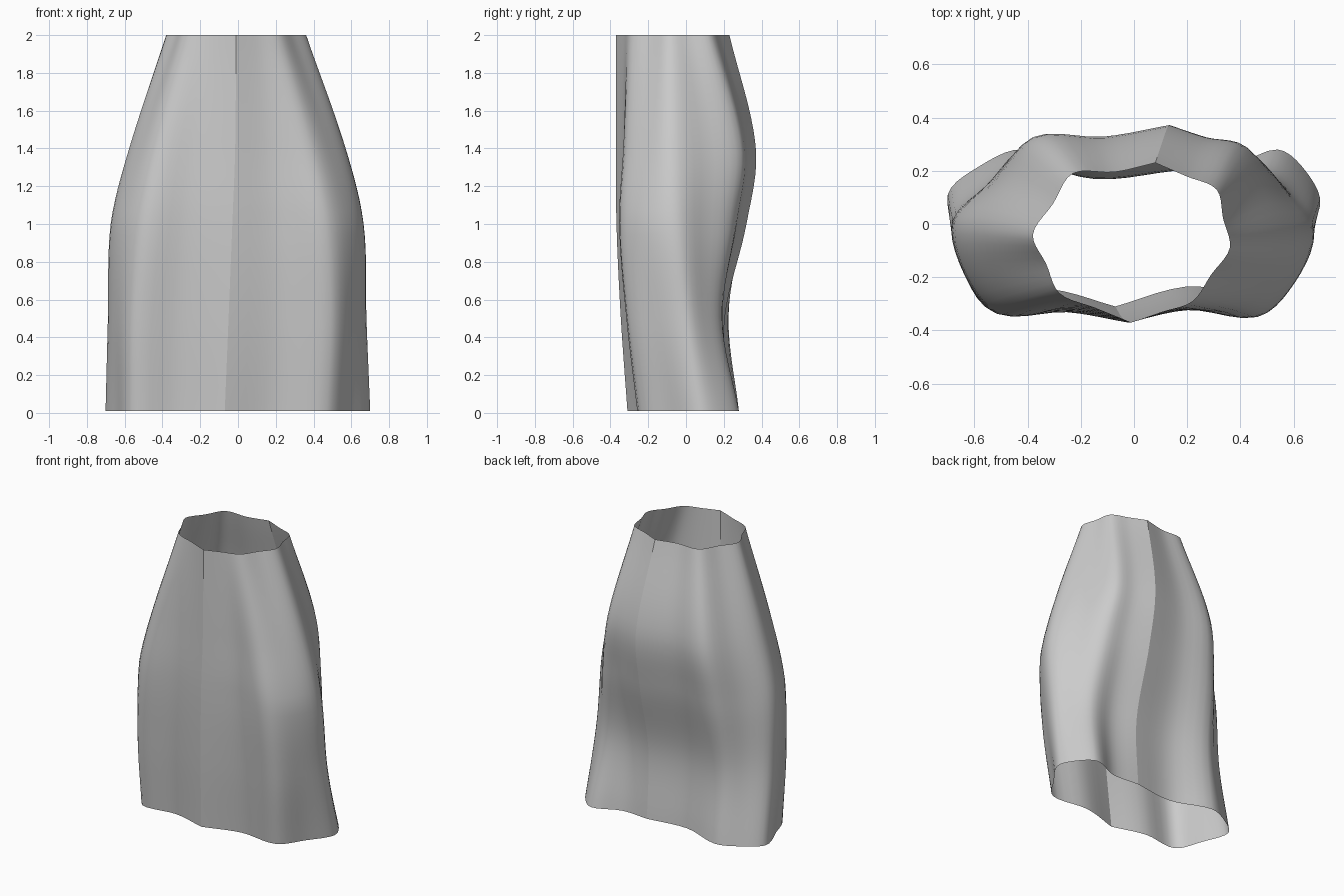
import bpy
from mathutils import Vector

if "Cube" in bpy.data.objects:
    bpy.data.objects.remove(bpy.data.objects["Cube"])

Z = [0.01, 0.5, 1.0, 1.4, 2.0]
# fold lines of the skirt: (x, y) at each height in Z, hem to waist
FRONT = [(-.07, -.31), (-.05, -.345), (-.03, -.368), (-.015, -.37), (-.01, -.37)]
BACK = [(.15, .22), (.15, .205), (.14, .32), (.13, .37), (.08, .23)]
RIGHT = [FRONT,
         [(.47, -.25), (.49, -.31), (.46, -.35), (.38, -.325), (.22, -.29)],
         [(.70, .07), (.68, .0), (.665, -.05), (.57, -.07), (.36, -.09)],
         [(.54, .28), (.50, .19), (.46, .25), (.40, .29), (.31, .13)],
         BACK]
LEFT = [FRONT,
        [(-.56, -.26), (-.55, -.31), (-.50, -.34), (-.43, -.315), (-.28, -.26)],
        [(-.70, .11), (-.685, .03), (-.67, .0), (-.575, -.01), (-.38, -.04)],
        [(-.42, .28), (-.43, .225), (-.41, .29), (-.36, .325), (-.23, .19)],
        BACK]
# outward bulge between neighbouring folds at hem, hip and waist
RIGHT_BULGE = [(-.045, -.04, 0), (.01, .045, 0), (.035, .01, 0), (-.04, -.01, 0)]
LEFT_BULGE = [(-.04, -.025, 0), (.015, .05, 0), (.03, .005, 0), (-.06, -.025, -.015)]


def hermite(p, q, mp, mq, h, t):
    return ((2*t**3 - 3*t**2 + 1)*p + (t**3 - 2*t**2 + t)*h*mp
            + (3*t**2 - 2*t**3)*q + (t**3 - t**2)*h*mq)


def spline(keys, pts, v):
    """Smooth curve through pts at parameter values keys."""
    n = len(pts)

    def slope(i):
        a, b = max(i - 1, 0), min(i + 1, n - 1)
        return (pts[b] - pts[a]) / (keys[b] - keys[a])

    i = 0
    while i < n - 2 and v > keys[i + 1]:
        i += 1
    h = keys[i + 1] - keys[i]
    return hermite(pts[i], pts[i + 1], slope(i), slope(i + 1), h, (v - keys[i]) / h)


def panel(name, folds, bulges, side, rows=32, cols=40):
    verts, faces = [], []
    for r in range(rows + 1):
        z = Z[0] + (Z[-1] - Z[0]) * r / rows
        corners = [spline(Z, [Vector(p) for p in f], z) for f in folds]
        section = [corners[0]]
        for a, b, (hem, hip, waist) in zip(corners, corners[1:], bulges):
            amount = hem + (hip - hem) * z if z < 1 else hip + (waist - hip) * (z - 1)
            d = (b - a).normalized()
            out = Vector((d.y, -d.x)) * side
            section += [(a + b) / 2 + out * amount, b]
        # space the curve by distance so the folds stay rounded but firm
        keys = [0.0]
        for a, b in zip(section, section[1:]):
            keys.append(keys[-1] + (b - a).length)
        per = cols // (len(section) - 1)
        for c in range(cols + 1):
            i = min(c // per, len(section) - 2)
            v = keys[i] + (keys[i + 1] - keys[i]) * (c - i * per) / per
            p = spline(keys, section, v)
            verts.append((p.x, p.y, z))
    w = cols + 1
    for r in range(rows):
        for c in range(cols):
            q = [r*w + c, r*w + c + 1, (r+1)*w + c + 1, (r+1)*w + c]
            faces.append(q if side > 0 else q[::-1])
    me = bpy.data.meshes.new(name)
    me.from_pydata(verts, [], faces)
    ob = bpy.data.objects.new(name, me)
    bpy.context.collection.objects.link(ob)
    for f in me.polygons:
        f.use_smooth = True
    return ob


# two cloth halves meeting at the front and back seams
panel("skirt_right_panel", RIGHT, RIGHT_BULGE, 1)
panel("skirt_left_panel", LEFT, LEFT_BULGE, -1)
